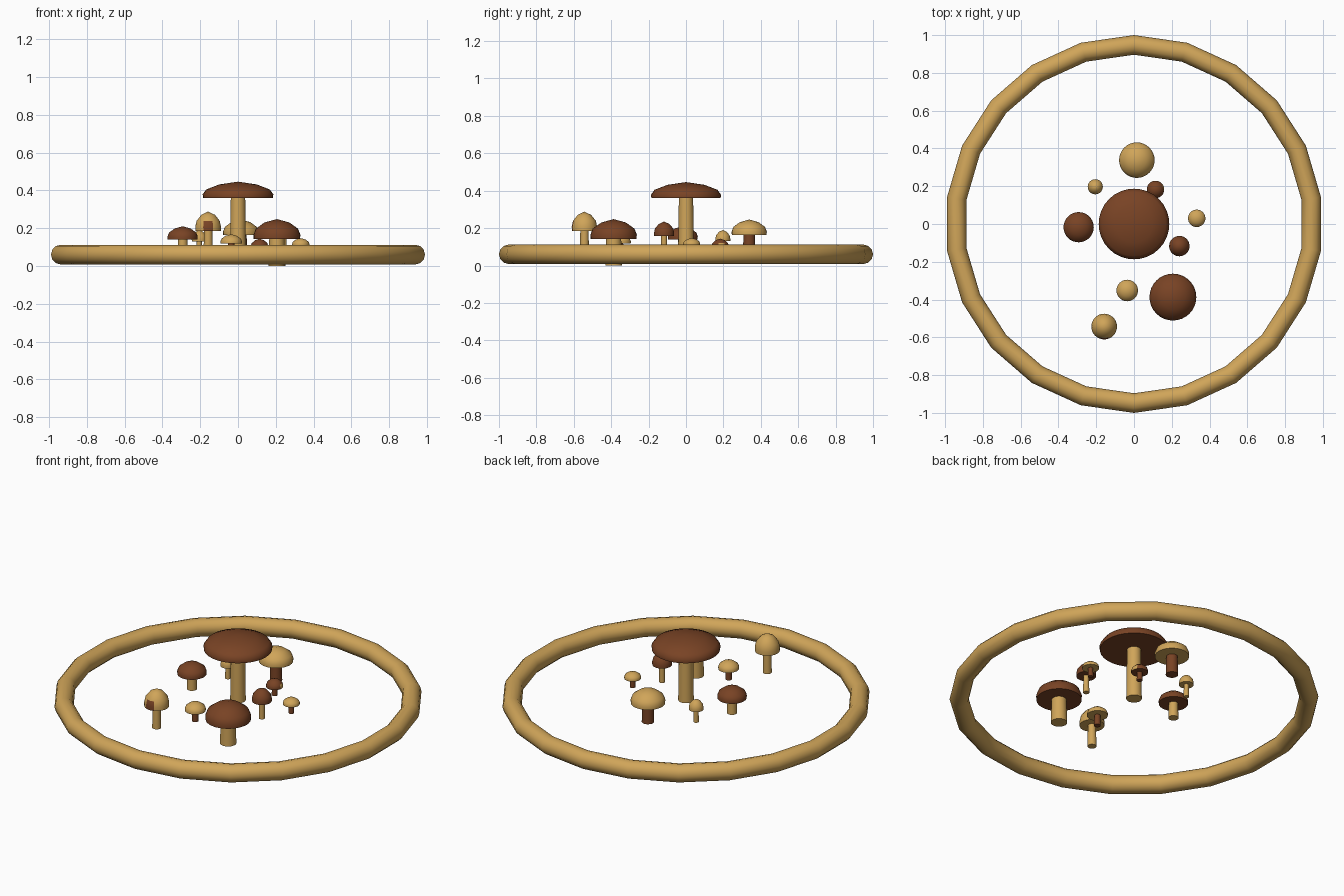
import bpy, bmesh, math

if "Cube" in bpy.data.objects:
    bpy.data.objects.remove(bpy.data.objects["Cube"])

def mat(name, rgb):
    m = bpy.data.materials.new(name)
    m.diffuse_color = (*rgb, 1)
    m.use_nodes = True
    m.node_tree.nodes["Principled BSDF"].inputs["Base Color"].default_value = m.diffuse_color
    return m

TAN = mat("tan", (0.63, 0.375, 0.10))
BROWN = mat("brown", (0.19, 0.056, 0.018))
SEG = 32

def lathe(name, profile, loc, mats, patch_dir=None):
    """Revolve (radius, z) points; radius 0 makes a pole. Optional patch faces use the second material."""
    bm = bmesh.new()
    rings = []
    for r, z in profile:
        if r == 0:
            rings.append([bm.verts.new((0, 0, z))] * SEG)
        else:
            rings.append([bm.verts.new((r * math.cos(2 * math.pi * i / SEG),
                                        r * math.sin(2 * math.pi * i / SEG), z)) for i in range(SEG)])
    for k, (a, b) in enumerate(zip(rings, rings[1:])):
        for i in range(SEG):
            j = (i + 1) % SEG
            quad = list(dict.fromkeys((a[i], a[j], b[j], b[i])))
            f = bm.faces.new(quad)
            c = f.calc_center_median()
            if patch_dir is not None and k < 2:
                d = math.atan2(c.y, c.x) - math.radians(patch_dir)
                if math.cos(d) > math.cos(math.radians(22)):
                    f.material_index = 1
    # flat ends
    bm.faces.new(rings[0][::-1])
    if profile[-1][0] > 0:
        bm.faces.new(rings[-1])
    bmesh.ops.recalc_face_normals(bm, faces=bm.faces)
    me = bpy.data.meshes.new(name)
    bm.to_mesh(me)
    bm.free()
    for m in mats:
        me.materials.append(m)
    ob = bpy.data.objects.new(name, me)
    ob.location = loc
    bpy.context.collection.objects.link(ob)
    smooth(ob, 50)

def smooth(ob, deg):
    bpy.ops.object.select_all(action='DESELECT')
    ob.select_set(True)
    bpy.context.view_layer.objects.active = ob
    bpy.ops.object.shade_smooth_by_angle(angle=math.radians(deg))

# cap outline: fraction of radius, fraction of height
DOME = [(0.99, 0), (1.0, 0.22), (0.90, 0.52), (0.53, 0.83), (0, 1)]

# name, x, y, cap radius, cap bottom, cap top, stem radius, stem bottom, cap, stem, patch direction
MUSHROOMS = [
    ("main",        0.0,    0.0,   0.187, 0.36,  0.446, 0.040, 0.055, BROWN, TAN, None),
    ("front_right", 0.206, -0.387, 0.124, 0.142, 0.248, 0.042, 0.0,   BROWN, TAN, None),
    ("back",        0.015,  0.338, 0.094, 0.163, 0.246, 0.032, 0.05,  TAN, BROWN, None),
    ("left",       -0.293, -0.017, 0.080, 0.140, 0.210, 0.026, 0.05,  BROWN, TAN, None),
    ("front_left", -0.158, -0.543, 0.068, 0.185, 0.288, 0.023, 0.055, TAN, TAN, -90),
    ("front",      -0.036, -0.352, 0.057, 0.118, 0.168, 0.017, 0.055, TAN, BROWN, None),
    ("right",       0.332,  0.030, 0.046, 0.108, 0.147, 0.014, 0.055, TAN, BROWN, None),
    ("near_right",  0.240, -0.117, 0.054, 0.158, 0.235, 0.016, 0.055, BROWN, TAN, None),
    ("back_right",  0.114,  0.183, 0.046, 0.095, 0.144, 0.015, 0.045, BROWN, BROWN, 15),
    ("back_left",  -0.205,  0.197, 0.040, 0.130, 0.190, 0.014, 0.055, TAN, TAN, None),
]
for name, x, y, cr, z0, z1, sr, sb, cap, stem, patch in MUSHROOMS:
    h = z1 - z0
    lathe(name + "_cap", [(r * cr, z0 + t * h) for r, t in DOME], (x, y, 0),
          [cap, BROWN if cap is TAN else TAN], patch)
    lathe(name + "_stem", [(sr * 1.06, sb), (sr * 0.95, z0 + 0.2 * h)], (x, y, 0), [stem])

# surrounding ring, 22 sides with a corner at the back
bpy.ops.mesh.primitive_torus_add(major_segments=22, minor_segments=12, major_radius=0.948,
                                 minor_radius=0.052, location=(0, 0, 0.06),
                                 rotation=(0, 0, math.pi / 2))
ring = bpy.context.object
ring.name = "ring"
ring.data.materials.append(TAN)
smooth(ring, 50)
